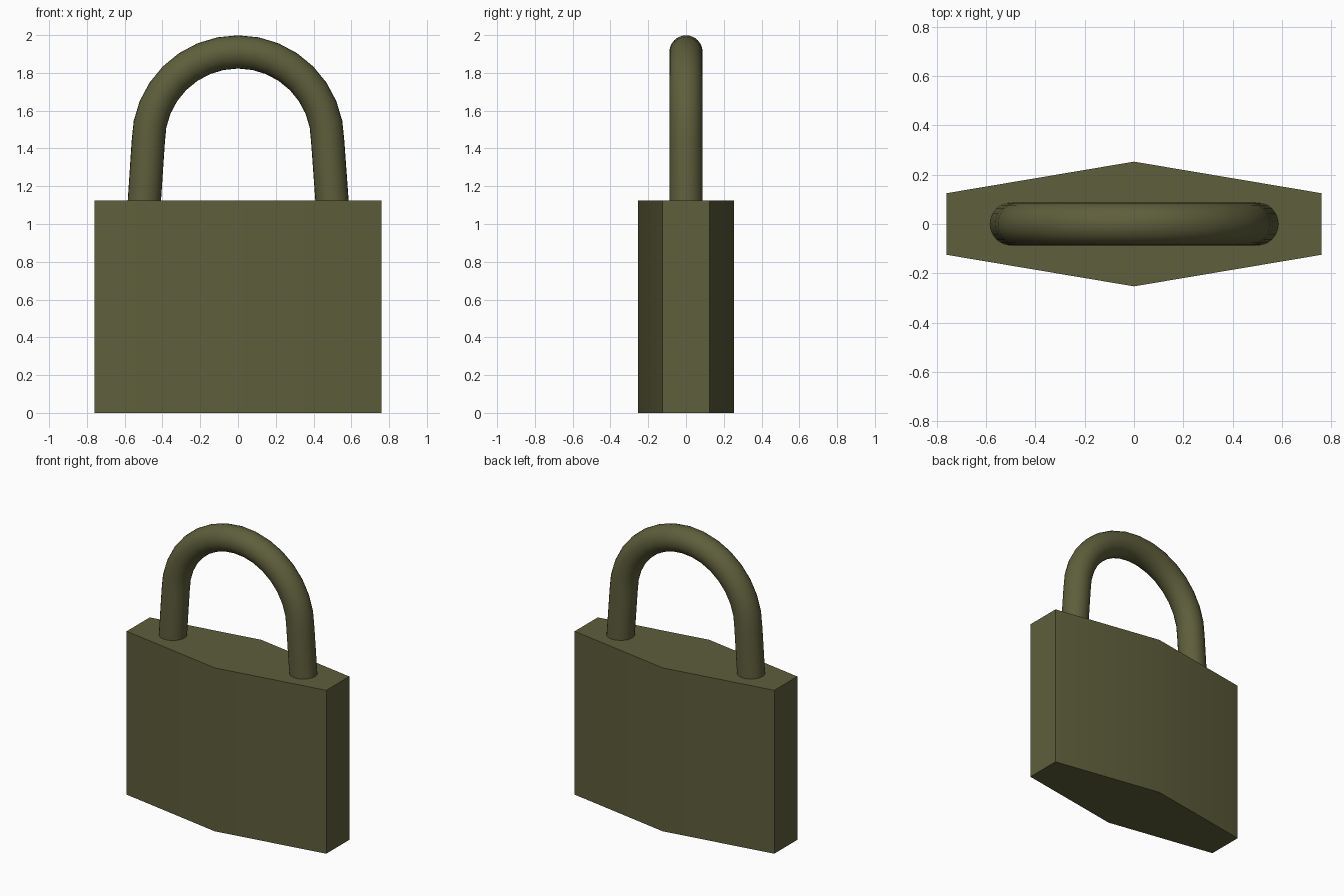
import bpy, bmesh, math
from mathutils import Vector

cube = bpy.data.objects.get("Cube")
if cube:
    bpy.data.objects.remove(cube, do_unlink=True)

COLOUR = (0.112, 0.112, 0.045, 1)
olive = bpy.data.materials.new("olive_metal")
olive.use_nodes = True
olive.diffuse_color = COLOUR
olive.node_tree.nodes["Principled BSDF"].inputs["Base Color"].default_value = COLOUR


def finish(name, bm):
    """Turn a bmesh into a smooth shaded object with sharp edges kept."""
    bmesh.ops.recalc_face_normals(bm, faces=bm.faces)
    mesh = bpy.data.meshes.new(name)
    bm.to_mesh(mesh)
    bm.free()
    mesh.materials.append(olive)
    obj = bpy.data.objects.new(name, mesh)
    bpy.context.collection.objects.link(obj)
    bpy.ops.object.select_all(action='DESELECT')
    obj.select_set(True)
    bpy.context.view_layer.objects.active = obj
    bpy.ops.object.shade_smooth_by_angle(angle=math.radians(30))
    return obj


# Lock body: an upright six-sided prism
HALF_W, HALF_END, HALF_MID, HEIGHT = 0.76, 0.125, 0.253, 1.125
outline = [(-HALF_W, -HALF_END), (0, -HALF_MID), (HALF_W, -HALF_END),
           (HALF_W, HALF_END), (0, HALF_MID), (-HALF_W, HALF_END)]
bm = bmesh.new()
base = bm.faces.new([bm.verts.new((x, y, 0)) for x, y in outline])
top = bmesh.ops.extrude_face_region(bm, geom=[base])["geom"]
bmesh.ops.translate(bm, vec=(0, 0, HEIGHT),
                    verts=[g for g in top if isinstance(g, bmesh.types.BMVert)])
finish("lock_body", bm)

# Shackle: a round tube swept along an arch with slightly splayed legs
RADIUS, ARCH, CENTRE_Z, STEPS, SIDES = 0.088, 0.475, 1.436, 16, 24
path = [Vector((-0.497, 0, HEIGHT - 0.02))]
for i in range(STEPS + 1):
    a = math.pi * (1 - i / STEPS)
    path.append(Vector((ARCH * math.cos(a), 0, CENTRE_Z + ARCH * math.sin(a))))
path.append(Vector((0.499, 0, HEIGHT - 0.02)))

bm = bmesh.new()
rings = []
for i, p in enumerate(path):
    ahead = path[min(i + 1, len(path) - 1)]
    behind = path[max(i - 1, 0)]
    tangent = (ahead - behind).normalized()
    side = Vector((-tangent.z, 0, tangent.x))
    ring = []
    for k in range(SIDES):
        t = math.tau * k / SIDES
        ring.append(bm.verts.new(p + RADIUS * (side * math.cos(t) + Vector((0, math.sin(t), 0)))))
    rings.append(ring)
for r, s in zip(rings, rings[1:]):
    for k in range(SIDES):
        n = (k + 1) % SIDES
        bm.faces.new((r[k], r[n], s[n], s[k]))
bm.faces.new(rings[0])
bm.faces.new(rings[-1])
finish("shackle", bm)
